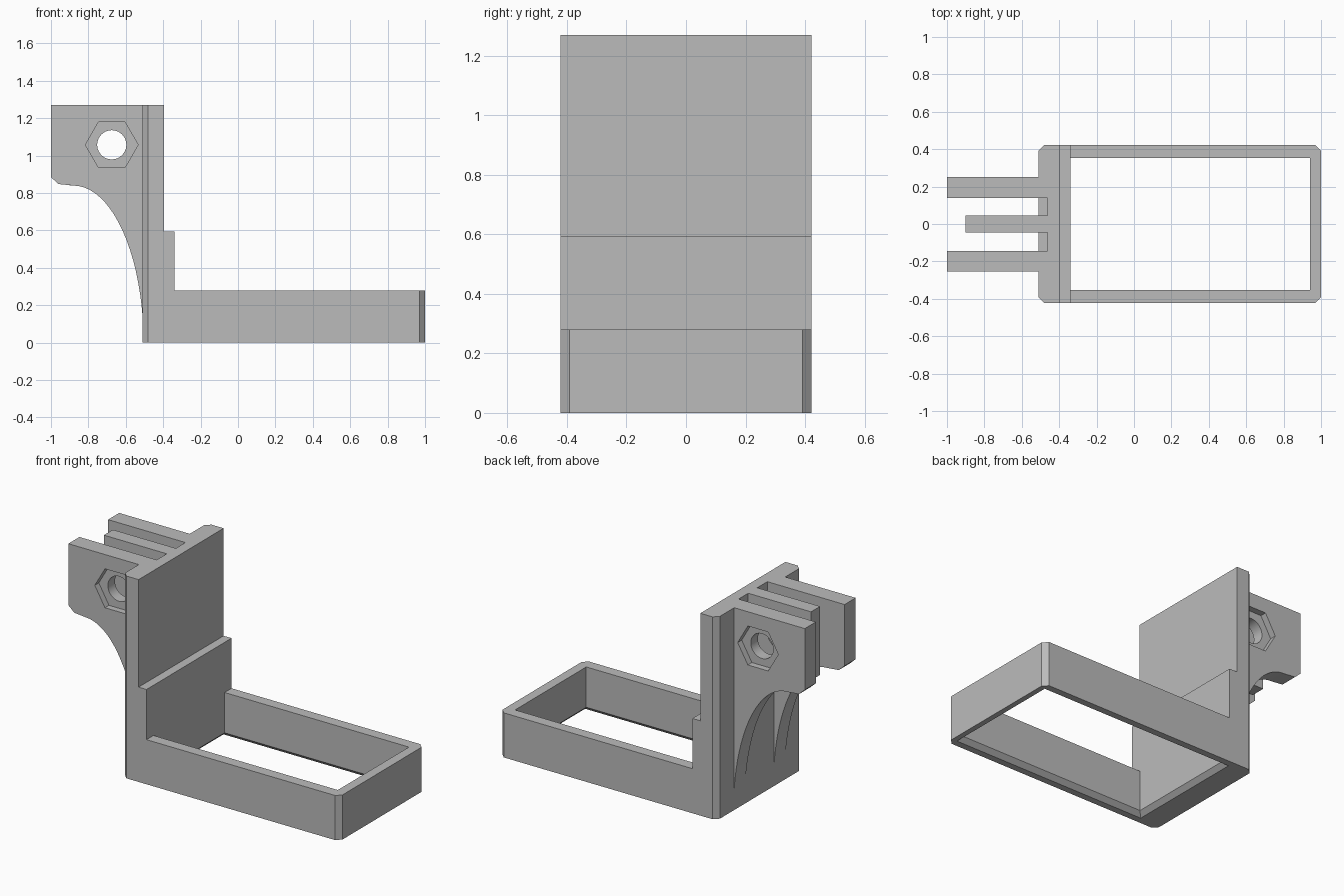
import bpy, bmesh
from math import sin, cos, pi, radians

cube = bpy.data.objects.get("Cube")
if cube:
    bpy.data.objects.remove(cube, do_unlink=True)

grey = bpy.data.materials.new("plain grey")
grey.use_nodes = True
grey.diffuse_color = (0.5, 0.5, 0.5, 1)
grey.node_tree.nodes["Principled BSDF"].inputs["Base Color"].default_value = (0.5, 0.5, 0.5, 1)


def loft(name, start, end, axis, lo, hi):
    """Solid between two outlines, placed at lo and hi along y or z."""
    def place(p, h):
        return (p[0], p[1], h) if axis == "z" else (p[0], h, p[1])
    bm = bmesh.new()
    a = [bm.verts.new(place(p, lo)) for p in start]
    b = [bm.verts.new(place(p, hi)) for p in end]
    bm.faces.new(a)
    bm.faces.new(b)
    n = len(a)
    for i in range(n):
        j = (i + 1) % n
        bm.faces.new((a[i], a[j], b[j], b[i]))
    bmesh.ops.recalc_face_normals(bm, faces=bm.faces)
    mesh = bpy.data.meshes.new(name)
    bm.to_mesh(mesh)
    bm.free()
    mesh.materials.append(grey)
    obj = bpy.data.objects.new(name, mesh)
    bpy.context.collection.objects.link(obj)
    return obj


def prism(name, pts, axis, lo, hi):
    return loft(name, pts, pts, axis, lo, hi)


def rect(x0, x1, y0, y1):
    return [(x0, y0), (x1, y0), (x1, y1), (x0, y1)]


def ring(cx, cz, r, n):
    return [(cx + r * cos(2 * pi * i / n), cz + r * sin(2 * pi * i / n)) for i in range(n)]


def combine(target, other, operation):
    mod = target.modifiers.new(operation, "BOOLEAN")
    mod.operation = operation
    mod.solver = "EXACT"
    mod.object = other
    bpy.context.view_layer.objects.active = target
    bpy.ops.object.modifier_apply(modifier=mod.name)
    bpy.data.objects.remove(other, do_unlink=True)


BACK, STEP, END, HALF, C = -0.51, -0.34, 1.0, 0.422, 0.03
TOP, FLOOR = 1.27, 0.84

# Rectangular frame with chamfered corners
bracket = prism("bracket", [
    (BACK + C, -HALF), (END - C, -HALF), (END, C - HALF), (END, HALF - C),
    (END - C, HALF), (BACK + C, HALF), (BACK, HALF - C), (BACK, C - HALF)], "z", 0, 0.28)

# Upright plate and the thicker step at its foot
plate = [(BACK + C, -HALF), (-0.395, -HALF), (-0.395, HALF),
         (BACK + C, HALF), (BACK, HALF - C), (BACK, C - HALF)]
combine(bracket, prism("upright", plate, "z", 0, TOP), "UNION")
combine(bracket, prism("step", rect(-0.45, STEP, -HALF, HALF), "z", 0, 0.595), "UNION")

# Frame opening, flared at the underside
combine(bracket, prism("opening", rect(STEP, 0.94, -0.353, 0.353), "z", -0.1, 0.5), "DIFFERENCE")
f = 0.027
combine(bracket, loft("flare", rect(STEP - 2 * f, 0.94 + 2 * f, -0.353 - 2 * f, 0.353 + 2 * f),
                      rect(STEP, 0.94, -0.353, 0.353), "z", -f, f), "DIFFERENCE")

# Slots let into the upright between the fingers
for y0, y1 in ((0.045, 0.14), (-0.145, -0.045)):
    combine(bracket, prism("slot", rect(-0.6, -0.463, y0, y1), "z", FLOOR, TOP + 0.1), "DIFFERENCE")

# Outer fingers with a curved brace underneath
curve = [(-0.88 + 0.375 * sin(t * pi / 40), FLOOR * cos(t * pi / 40)) for t in range(21)]
profile = [(-1, TOP), (-1, 0.885), (-0.96, 0.848)] + curve + [(-0.465, 0), (-0.465, TOP)]
for y0, y1 in ((0.14, 0.25), (-0.255, -0.145)):
    combine(bracket, prism("outer_finger", profile, "y", y0, y1), "UNION")

# Shorter middle finger
combine(bracket, prism("middle_finger", rect(-0.9, -0.45, FLOOR, TOP), "y", -0.045, 0.045), "UNION")

# Bolt hole through all fingers, hexagonal nut pockets on both sides
PX, PZ = -0.675, 1.058
combine(bracket, prism("bolt_hole", ring(PX, PZ, 0.078, 40), "y", -0.5, 0.5), "DIFFERENCE")
for y0, y1 in ((0.21, 0.4), (-0.4, -0.215)):
    combine(bracket, prism("nut_pocket", ring(PX, PZ, 0.141, 6), "y", y0, y1), "DIFFERENCE")

bpy.ops.object.select_all(action="DESELECT")
bracket.select_set(True)
bpy.context.view_layer.objects.active = bracket
bpy.ops.object.shade_smooth_by_angle(angle=radians(20))
